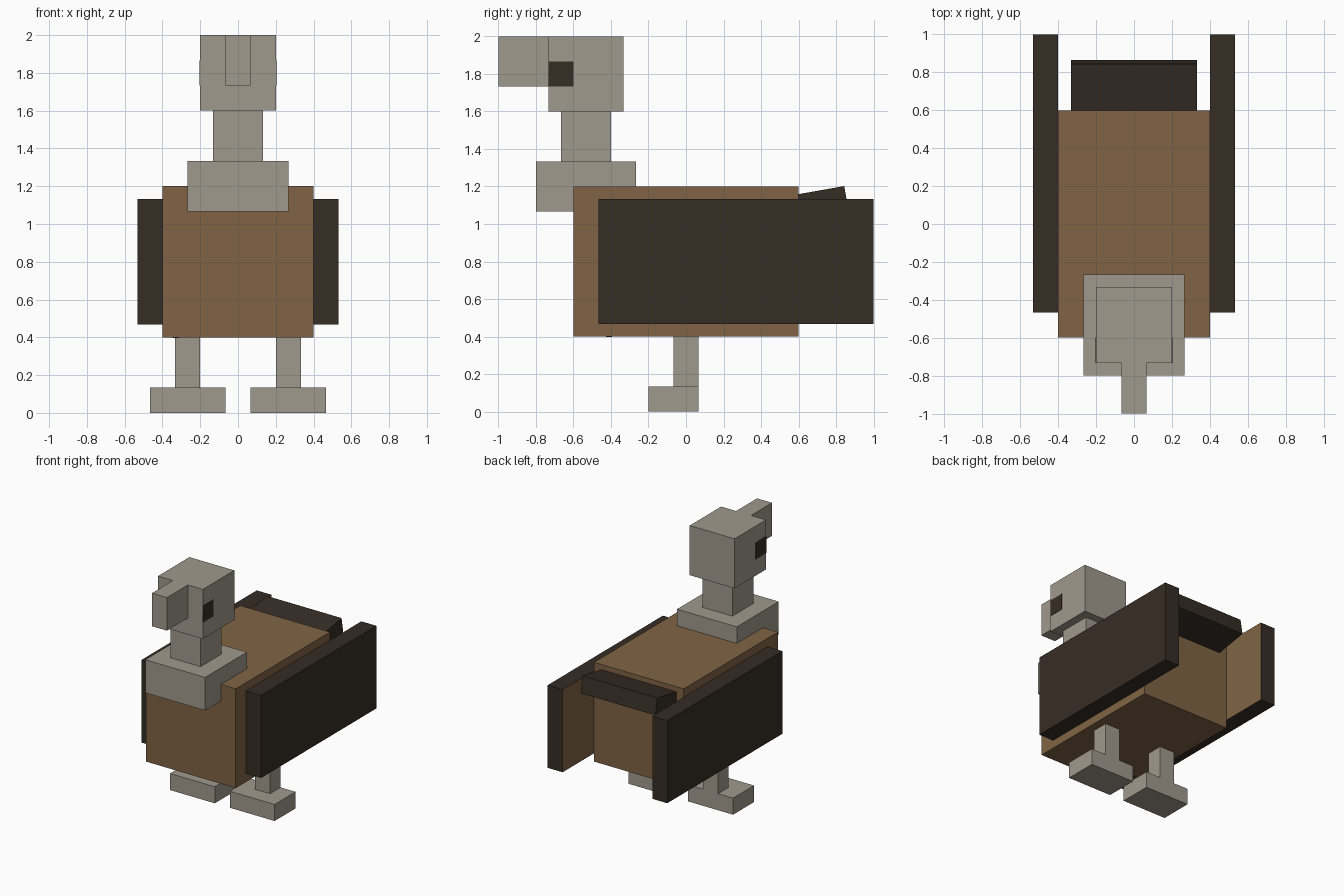
import bpy
import bmesh
import math
from mathutils import Matrix, Vector

cube = bpy.data.objects.get("Cube")
if cube:
    bpy.data.objects.remove(cube, do_unlink=True)

U = 1 / 15  # block unit


def material(name, color):
    m = bpy.data.materials.new(name)
    m.use_nodes = True
    m.diffuse_color = (*color, 1)
    bsdf = m.node_tree.nodes["Principled BSDF"]
    bsdf.inputs["Base Color"].default_value = (*color, 1)
    bsdf.inputs["Roughness"].default_value = 0.9
    return m


BROWN = material("brown feathers", (0.216, 0.127, 0.058))
DARK = material("dark feathers", (0.037, 0.026, 0.018))
GREY = material("grey skin", (0.352, 0.319, 0.262))


def box(name, low, high, *mats):
    """Box between two corners, given in block units."""
    low, high = Vector(low) * U, Vector(high) * U
    bm = bmesh.new()
    bmesh.ops.create_cube(bm, size=1)
    bmesh.ops.transform(bm, verts=bm.verts, matrix=Matrix.Translation((low + high) / 2)
                        @ Matrix.Diagonal((*(high - low), 1)))
    mesh = bpy.data.meshes.new(name)
    bm.to_mesh(mesh)
    bm.free()
    for m in mats:
        mesh.materials.append(m)
    obj = bpy.data.objects.new(name, mesh)
    bpy.context.collection.objects.link(obj)
    return obj


# Body, with a small dark fleck on the belly
box("body", (-6, -9, 6), (6, 9, 18), BROWN)
box("belly_fleck", (-5.2, -6.4, 5.95), (-4.7, -5.9, 6.05), DARK)

# Collar, neck, head and beak
box("collar", (-4, -12, 16), (4, -4, 20), GREY)
box("neck", (-2, -10, 20), (2, -6, 24), GREY)
box("head", (-3, -11, 24), (3, -5, 30), GREY)
box("beak", (-1, -15, 26), (1, -11, 30), GREY)

# Tail, tilted up about its upper rear edge
tail = box("tail", (-5, -8, -2), (5, 0, 0), DARK)
tail.location = (0, 0.843, 1.202)
tail.rotation_euler.x = math.radians(10)

# Paired parts
for side, s in (("left", 1), ("right", -1)):
    def pair(name, x0, x1, y0, y1, z0, z1, *mats):
        xs = sorted((s * x0, s * x1))
        return box(f"{side}_{name}", (xs[0], y0, z0), (xs[1], y1, z1), *mats)

    pair("leg", 3, 5, -1, 1, 2, 6, GREY)
    pair("foot", 1, 7, -3, 1, 0, 2, GREY)
    pair("eye", 2.95, 3.04, -11, -9, 26, 28, DARK)
    wing = pair("wing", 6, 8, -7, 15, 7, 17, DARK, BROWN)
    # The inner face of each wing is brown
    for face in wing.data.polygons:
        if face.normal.x * s < -0.5:
            face.material_index = 1
